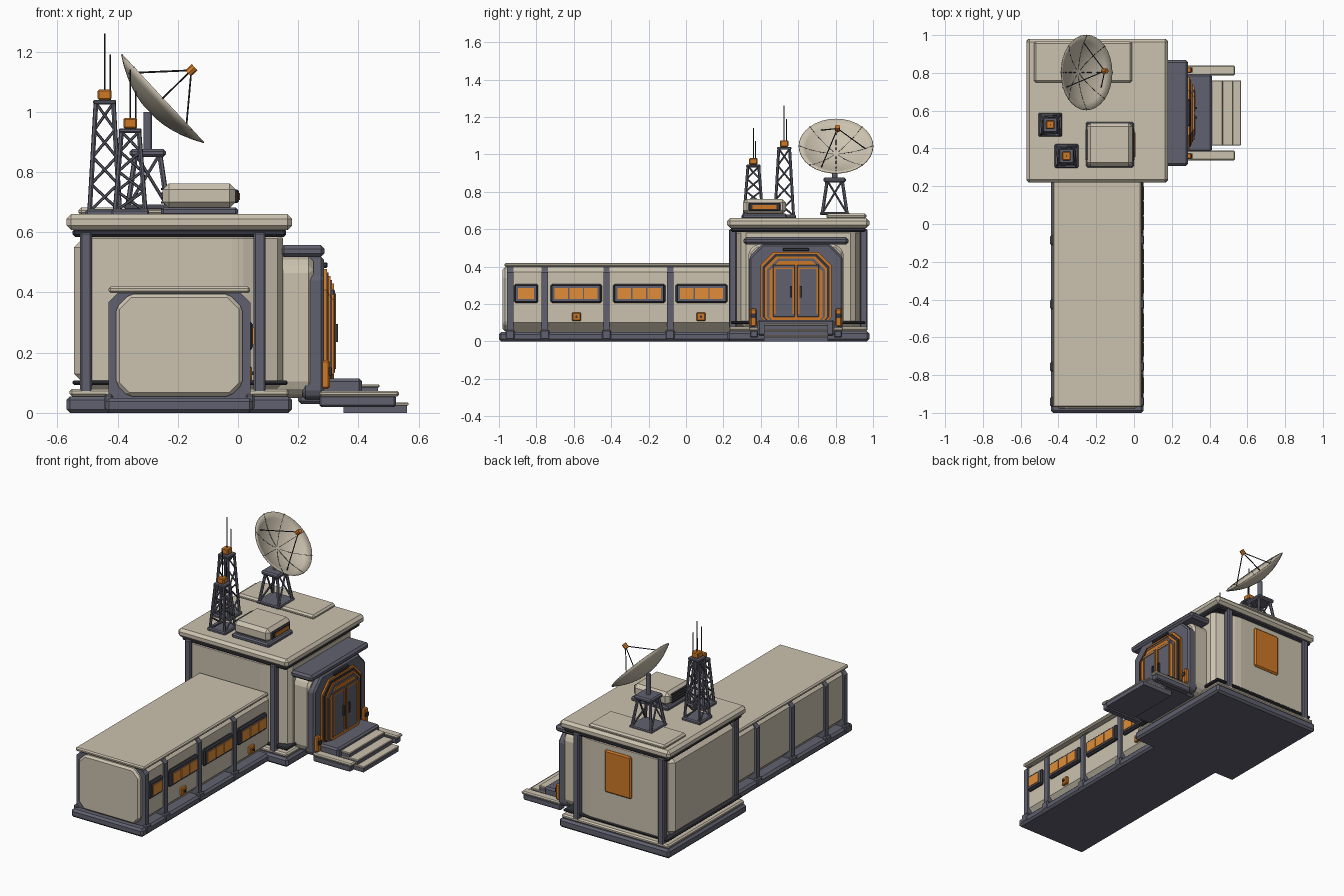
import bpy, bmesh, math
from mathutils import Vector, Matrix

if "Cube" in bpy.data.objects:
    bpy.data.objects.remove(bpy.data.objects["Cube"])


def material(name, *rgb):
    mat = bpy.data.materials.new(name)
    mat.use_nodes = True
    mat.diffuse_color = (*rgb, 1)
    bsdf = next(n for n in mat.node_tree.nodes if n.type == "BSDF_PRINCIPLED")
    bsdf.inputs["Base Color"].default_value = (*rgb, 1)
    bsdf.inputs["Roughness"].default_value = .7
    return mat


beige = material("warm beige", .60, .54, .43)
grey = material("slate grey", .12, .12, .16)
dark = material("dark charcoal", .035, .036, .045)
orange = material("orange", .62, .19, .02)
amber = material("amber glass", .75, .27, .04)


def finish(name, bm, mat, bevel=0):
    if bevel:
        bmesh.ops.bevel(bm, geom=bm.edges[:], offset=bevel, segments=1,
                        profile=.5, affect="EDGES", clamp_overlap=True)
    bmesh.ops.recalc_face_normals(bm, faces=bm.faces[:])
    mesh = bpy.data.meshes.new(name)
    bm.to_mesh(mesh)
    bm.free()
    mesh.materials.append(mat)
    obj = bpy.data.objects.new(name, mesh)
    bpy.context.collection.objects.link(obj)
    return obj


def box(name, x, y, z, mat, bevel=0):
    """Box from (low, high) spans on each axis."""
    spans = (x, y, z)
    size = [b - a for a, b in spans]
    middle = Vector([(a + b) / 2 for a, b in spans])
    bm = bmesh.new()
    bmesh.ops.create_cube(bm, size=1, matrix=Matrix.Translation(middle) @ Matrix.Diagonal((*size, 1)))
    return finish(name, bm, mat, bevel)


def prism(name, profile, axis, low, high, mat, bevel=0):
    """Extrude a 2D profile along an axis."""
    place = {"x": lambda a, b, t: (t, a, b),
             "y": lambda a, b, t: (a, t, b),
             "z": lambda a, b, t: (a, b, t)}[axis]
    bm = bmesh.new()
    ends = [[bm.verts.new(place(a, b, t)) for a, b in profile] for t in (low, high)]
    count = len(profile)
    for end in ends:
        bm.faces.new(end)
    for i in range(count):
        j = (i + 1) % count
        bm.faces.new((ends[0][i], ends[0][j], ends[1][j], ends[1][i]))
    return finish(name, bm, mat, bevel)


def octagon(middle, half, low, high, top, bottom):
    """Rectangle with cut corners, mirrored about its middle."""
    side = [(half - bottom, low), (half, low + bottom), (half, high - top), (half - top, high)]
    return [(middle + a, b) for a, b in side] + [(middle - a, b) for a, b in reversed(side)]


def rods(name, segments, radius, mat, sides=6):
    bm = bmesh.new()
    for start, end in segments:
        start, end = Vector(start), Vector(end)
        way = end - start
        turn = way.to_track_quat("Z", "Y").to_matrix().to_4x4()
        bmesh.ops.create_cone(bm, cap_ends=True, segments=sides, radius1=radius, radius2=radius,
                              depth=way.length, matrix=Matrix.Translation((start + end) / 2) @ turn)
    return finish(name, bm, mat)


def around(middle, half):
    return [(middle - half, middle + half)][0]


# Foundations
box("main_base", (-.57, .18), (.22, .98), (0, .055), grey, .012)
box("main_base_lip", (-.56, .17), (.23, .97), (.055, .08), beige, .008)
box("wing_base", (-.44, .05), (-1, .3), (0, .05), grey, .012)

# Main block: core with cut corners on the entrance side
prism("main_walls", [(-.51, .245), (0, .245), (.15, .30), (.15, .90), (0, .955), (-.51, .955)],
      "z", .08, .60, beige, .02)
box("side_wall_panel", (-.545, -.4), (.29, .91), (.1, .58), beige, .03)
box("lower_rail", (-.55, .165), (.24, .96), (.093, .108), dark, .005)
for label, y in (("front", .25), ("back", .95)):
    for side, x in (("right", -.505), ("left", .072)):
        box(f"{label}_{side}_pillar", around(x, .02), around(y, .02), (.06, .6), grey, .006)
box("roof_trim", (-.55, .16), (.24, .96), (.585, .612), dark, .008)
box("main_roof", (-.57, .18), (.22, .98), (.607, .66), beige, .016)
box("roof_slab", (-.53, -.01), (.75, .965), (.655, .683), beige, .01)

# Panel on the back wall
box("back_sign", (-.3, -.12), (.94, .966), (.29, .55), orange, .008)

# Long wing
middle = -.195
prism("wing_walls", octagon(middle, .225, .05, .40, .03, .05), "y", -.95, .27, beige)
prism("wing_end_panel", octagon(middle, .21, .055, .395, .045, .04), "y", -.98, -.93, beige, .012)
box("wing_roof", around(middle, .235), (-.97, .24), (.398, .42), beige, .007)
for n, y in enumerate((-.94, -.755, -.425, -.085)):
    prism(f"wing_rib_{n}", octagon(middle, .236, .03, .402, .035, .01), "y", y - .017, y + .017, grey)
    for side in (-1, 1):
        box(f"rib_foot_{n}_{side}", around(middle + side * .235, .014), around(y, .025), (.01, .062), grey, .006)

# Windows with divided panes
for n, (low, high, panes) in enumerate(((-.92, -.79, 1), (-.725, -.45, 3), (-.39, -.11, 3), (-.055, .222, 3))):
    box(f"window_frame_{n}", (.02, .047), (low, high), (.205, .307), dark, .009)
    box(f"window_border_{n}", (.04, .05), (low + .012, high - .012), (.217, .295), grey)
    step = (high - low - .04) / panes
    for p in range(panes):
        start = low + .02 + p * step
        box(f"window_pane_{n}_{p}", (.04, .054), (start + .003, start + step - .003), (.226, .286), amber)
for n, y in enumerate((-.585, .08)):
    box(f"service_box_{n}", (.02, .047), around(y, .024), (.108, .155), orange, .005)
    box(f"service_knob_{n}", (.04, .052), around(y, .006), (.126, .138), dark)

# Entrance annex
door = .588
prism("annex_walls", octagon(door, .255, .05, .52, .04, .04), "x", .1, .25, beige, .015)
prism("entrance_frame", octagon(door, .25, .045, .52, .07, .02), "x", .215, .285, grey, .01)
box("annex_roof", (.14, .287), around(door, .28), (.518, .557), grey, .012)
box("door_light", (.27, .298), around(door, .07), (.482, .5), dark, .004)
for n, mat in enumerate((orange, dark, orange, grey, orange)):
    inset = n * .012
    prism(f"door_arch_{n}", octagon(door, .19 - inset, .115, .478 - inset, .07 - inset / 3, .015),
          "x", .25, .295 + n * .006, mat)
for side in (-1, 1):
    y = door + side * .064
    box(f"door_leaf_{side}", (.27, .322), around(y, .06), (.13, .41), grey, .004)
    for edge in (-1, 1):
        box(f"leaf_stripe_{side}_{edge}", (.3, .326), around(y + edge * .05, .004), (.145, .395), orange)
    box(f"leaf_top_stripe_{side}", (.3, .326), around(y, .054), (.388, .396), orange)
    box(f"door_handle_{side}", (.31, .333), around(door + side * .026, .006), (.235, .295), dark)
    box(f"entrance_lamp_{side}", (.26, .305), around(door + side * .228, .017), (.08, .175), orange, .006)
    box(f"lamp_cap_{side}", (.28, .31), around(door + side * .228, .013), (.125, .15), dark)

# Steps with flank walls
box("platform", (.2, .412), around(door, .205), (.03, .115), grey, .01)
for n, (x, z) in enumerate(((.47, .095), (.525, .066), (.567, .035))):
    box(f"step_{n}", (.35, x - .005), around(door, .17), (0, z - .01), grey)
    box(f"step_tread_{n}", (.35, x), around(door, .172), (z - .011, z), beige, .003)
for side in (-1, 1):
    y = door + side * .225
    box(f"step_flank_{side}", (.27, .525), around(y, .022), (.02, .058), grey, .006)
    box(f"flank_cap_{side}", (.27, .535), around(y, .026), (.055, .073), beige, .006)

# Rooftop cooling unit
box("cooler_base", (-.255, 0), (.3, .54), (.655, .683), grey, .008)
box("cooler_body", (-.25, -.008), (.305, .535), (.68, .762), beige, .02)
box("cooler_vent", (-.03, .003), (.335, .505), (.697, .742), dark, .006)
box("cooler_glow", (-.02, .007), (.355, .485), (.708, .730), orange)
for n in range(4):
    z = .695 + n * .015
    box(f"cooler_louvre_{n}", (-.256, -.24), (.34, .5), (z, z + .007), dark)


def lattice(name, x, y, low, high, wide, narrow, levels, mat, radius):
    """Four leaning legs with zigzag braces on every side."""
    corners = ((-1, -1), (1, -1), (1, 1), (-1, 1))

    def at(k, t):
        spread = wide + (narrow - wide) * t
        a, b = corners[k % 4]
        return (x + a * spread, y + b * spread, low + (high - low) * t)
    rods(f"{name}_legs", [(at(k, 0), at(k, 1)) for k in range(4)], radius, mat)
    braces = [(at(k + n % 2, n / levels), at(k + 1 - n % 2, (n + 1) / levels))
              for k in range(4) for n in range(levels)]
    rods(f"{name}_braces", braces, radius * .6, mat)


# Antenna towers
for name, x, y, top, tip in (("tall_tower", -.443, .525, 1.03, 1.26), ("short_tower", -.358, .36, .935, 1.14)):
    box(f"{name}_base", around(x, .063), around(y, .063), (.655, .677), grey, .006)
    lattice(name, x, y, .67, top, .05, .029, 4, grey, .008)
    box(f"{name}_cap", around(x, .038), around(y, .038), (top - .005, top + .01), grey, .004)
    box(f"{name}_beacon", around(x, .023), around(y, .023), (top + .01, top + .045), orange, .005)
    rods(f"{name}_aerials", [((x, y, top), (x, y, tip)),
                             ((x + .018, y + .012, top), (x + .018, y + .012, tip - .07))], .0028, dark)

# Dish stand
sx, sy = -.3, .795
box("dish_stand_base", around(sx, .078), around(sy, .078), (.675, .692), grey, .005)
lattice("dish_stand", sx, sy, .685, .86, .066, .04, 1, grey, .009)
box("dish_stand_top", around(sx, .06), around(sy, .06), (.85, .876), grey, .008)
rods("dish_mast", [((sx, sy, .87), (sx, sy, 1))], .014, grey, 12)

# Dish bowl, turned toward the entrance side and the sky
radius, depth = .2, .062
aim = Vector((.73, 0, .68)).normalized()
turn = Matrix.Translation((-.252, .802, 1.043)) @ aim.to_track_quat("Z", "Y").to_matrix().to_4x4()


def bowl(share, angle, lift=0):
    r = radius * share
    return turn @ Vector((r * math.cos(angle), r * math.sin(angle), depth * (share ** 2 - 1) + lift))


bm = bmesh.new()
rings = [[bm.verts.new(bowl(s / 6, math.tau * k / 32)) for k in range(32)] for s in range(1, 7)]
bm.faces.new(rings[0])
for inner, outer in zip(rings, rings[1:]):
    for k in range(32):
        j = (k + 1) % 32
        bm.faces.new((inner[k], inner[j], outer[j], outer[k]))
dish = finish("dish_bowl", bm, beige)
thick = dish.modifiers.new("thickness", "SOLIDIFY")
thick.thickness = .005
bpy.context.view_layer.objects.active = dish
dish.select_set(True)
bpy.ops.object.shade_smooth_by_angle(angle=math.radians(40))
spokes = [math.tau * k / 8 for k in range(8)]
rods("dish_ribs", [(bowl(s / 4, a, .004), bowl((s + 1) / 4, a, .004)) for a in spokes for s in range(4)],
     .0022, dark, 4)

# Feed horn on three struts
feed = Vector((-.155, .81, 1.138))
rods("feed_struts", [(bowl(.8, math.tau * k / 3), feed) for k in range(3)], .003, dark)
rods("feed_horn", [(feed - aim * .015, feed + aim * .015)], .014, orange, 8)
